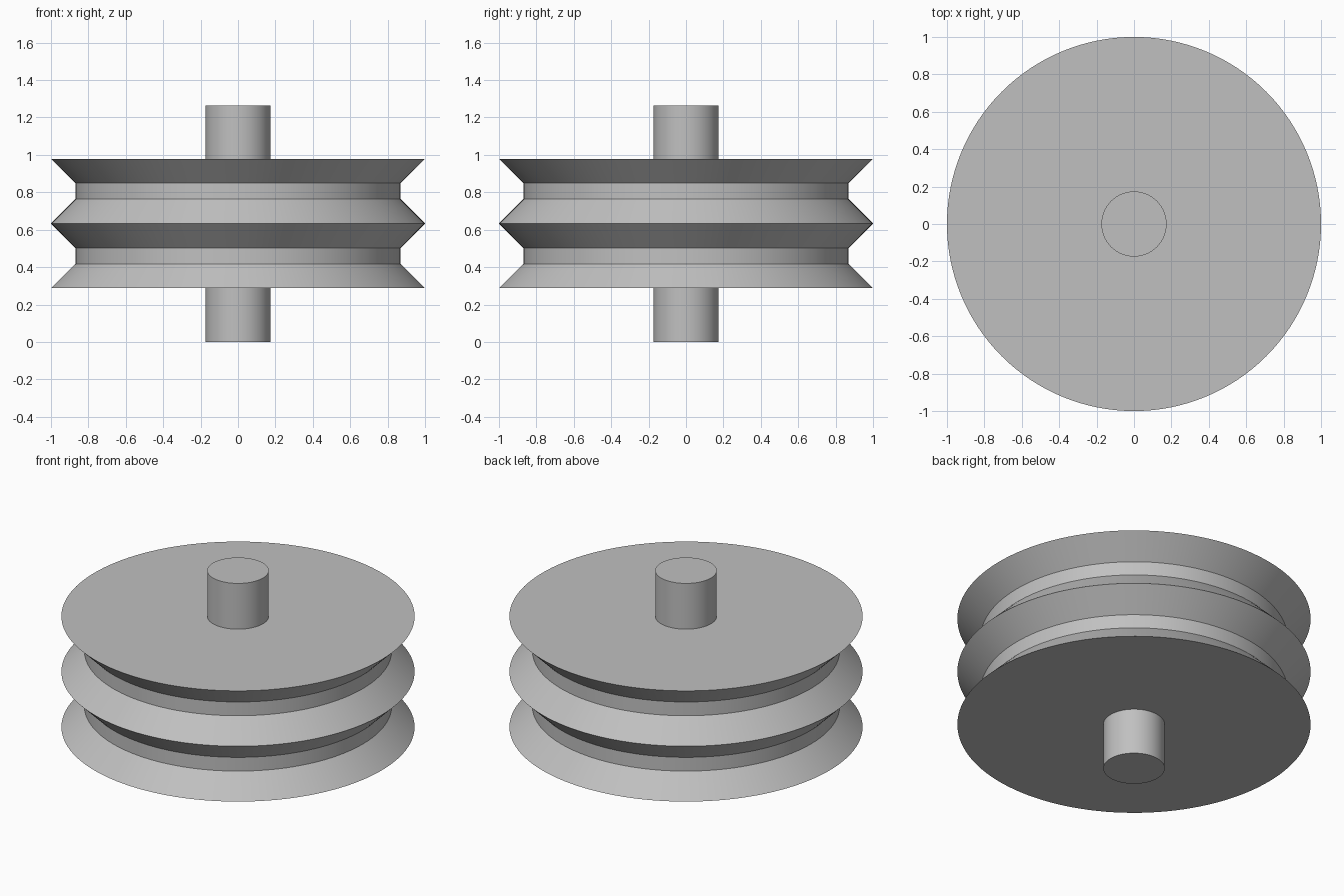
import bpy
import bmesh
from math import pi, radians
from mathutils import Vector

cube = bpy.data.objects.get("Cube")
if cube:
    bpy.data.objects.remove(cube, do_unlink=True)

SEGMENTS = 128
RIM, GROOVE, SHAFT = 1.0, 0.87, 0.174
MIDDLE, HEIGHT, HALF_WIDTH = 0.633, 1.265, 0.346
DEPTH = RIM - GROOVE  # groove flanks slope at 45 degrees

grey = bpy.data.materials.new("plain_grey")
grey.use_nodes = True
colour = (0.53, 0.53, 0.53, 1)
grey.diffuse_color = colour
grey.node_tree.nodes["Principled BSDF"].inputs["Base Color"].default_value = colour


def lathe(name, profile):
    """Revolve (radius, height) points around z, ends lying on the axis."""
    bm = bmesh.new()
    verts = [bm.verts.new((r, 0, z)) for r, z in profile]
    edges = [bm.edges.new(pair) for pair in zip(verts, verts[1:])]
    bmesh.ops.spin(bm, geom=verts + edges, cent=Vector(), axis=(0, 0, 1),
                   angle=2 * pi, steps=SEGMENTS)
    bmesh.ops.remove_doubles(bm, verts=bm.verts, dist=0.0001)
    bmesh.ops.recalc_face_normals(bm, faces=bm.faces)
    mesh = bpy.data.meshes.new(name)
    bm.to_mesh(mesh)
    bm.free()
    mesh.materials.append(grey)
    obj = bpy.data.objects.new(name, mesh)
    bpy.context.collection.objects.link(obj)
    bpy.ops.object.select_all(action="DESELECT")
    obj.select_set(True)
    bpy.context.view_layer.objects.active = obj
    bpy.ops.object.shade_smooth_by_angle(angle=radians(30))


# Wheel with two V-flanked, flat-bottomed grooves and a through shaft
bottom, top = MIDDLE - HALF_WIDTH, MIDDLE + HALF_WIDTH
profile = [(0, 0), (SHAFT, 0), (SHAFT, bottom), (RIM, bottom)]
for low in (bottom, MIDDLE):
    high = low + HALF_WIDTH
    profile += [(GROOVE, low + DEPTH), (GROOVE, high - DEPTH), (RIM, high)]
profile += [(SHAFT, top), (SHAFT, HEIGHT), (0, HEIGHT)]
lathe("double_groove_pulley", profile)
